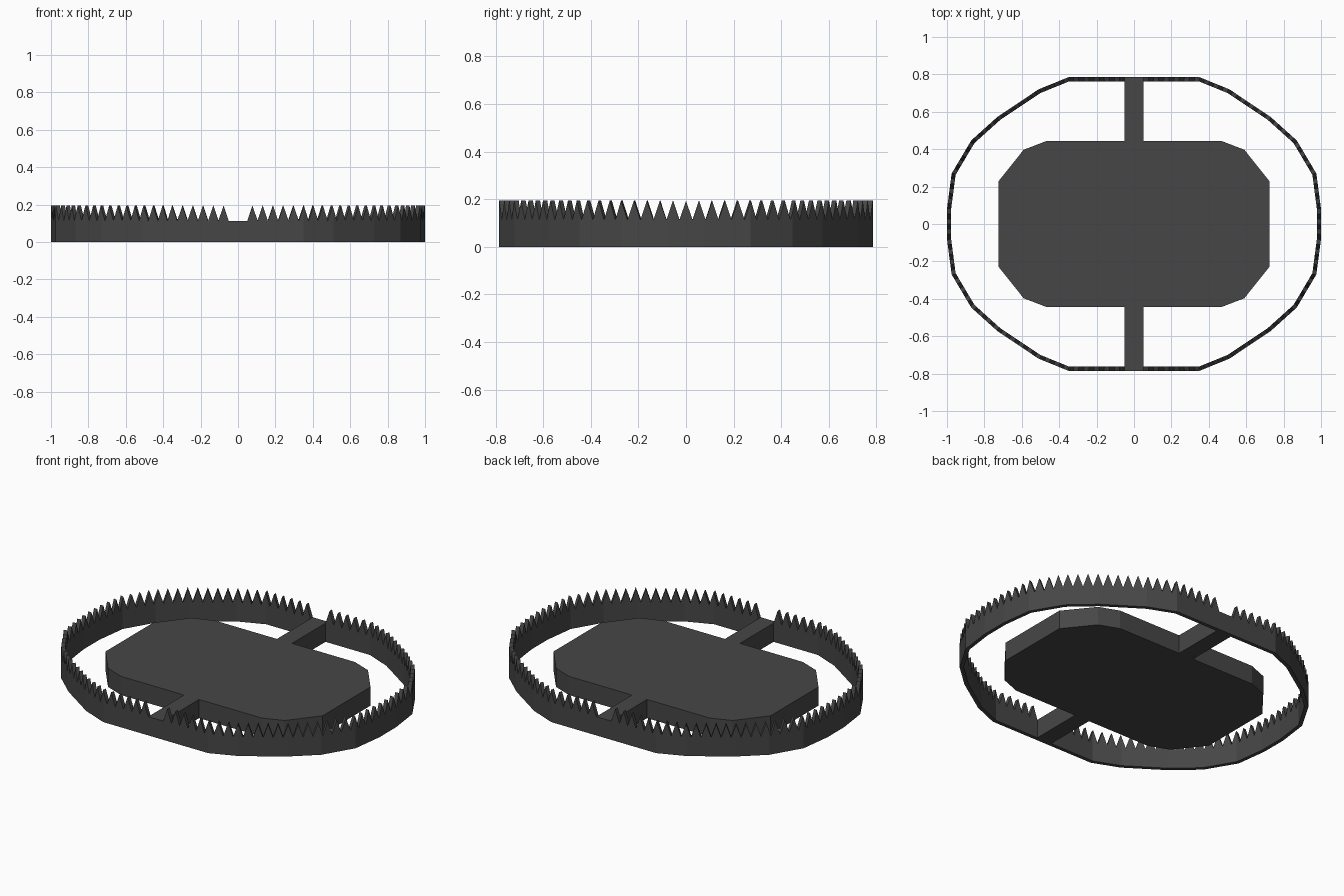
import bpy, bmesh
from mathutils import Vector

if "Cube" in bpy.data.objects:
    bpy.data.objects.remove(bpy.data.objects["Cube"])

BASE, TIP, THICK = 0.113, 0.194, 0.022   # wall height, tooth tip height, wall thickness
TEETH, GAP = 51, 0.05                    # teeth per half ring, half width of the bridge

mat = bpy.data.materials.new("charcoal")
mat.diffuse_color = (0.062, 0.062, 0.062, 1)
mat.use_nodes = True
mat.node_tree.nodes["Principled BSDF"].inputs["Base Color"].default_value = mat.diffuse_color


def finish(name, bm):
    bmesh.ops.recalc_face_normals(bm, faces=bm.faces)
    me = bpy.data.meshes.new(name)
    bm.to_mesh(me)
    bm.free()
    me.materials.append(mat)
    ob = bpy.data.objects.new(name, me)
    bpy.context.collection.objects.link(ob)
    return ob


def prism(name, pts, height):
    bm = bmesh.new()
    face = bm.faces.new([bm.verts.new((x, y, 0)) for x, y in pts])
    ext = bmesh.ops.extrude_face_region(bm, geom=[face])
    for v in ext["geom"]:
        if isinstance(v, bmesh.types.BMVert):
            v.co.z = height
    return finish(name, bm)


def mirrored(quarter):
    """Right half of an outline, top to bottom, from its upper quarter."""
    return quarter + [(x, -y) for x, y in reversed(quarter)]


def inset(pts, d):
    """Mitred inward offset of a clockwise open path with level ends."""
    out = []
    for i, p in enumerate(pts):
        a = (p - pts[i - 1]).normalized() if i else None
        b = (pts[i + 1] - p).normalized() if i < len(pts) - 1 else None
        a, b = a or b, b or a
        na, nb = Vector((a.y, -a.x)), Vector((b.y, -b.x))
        out.append(p + (na + nb) * d / (1 + na.dot(nb)))
    return out


# toothed ring: columns at every tooth root, tooth tip and outline corner
outer = [Vector(p) for p in mirrored([(GAP, 0.785), (0.35, 0.785), (0.51, 0.72),
         (0.73, 0.573), (0.87, 0.447), (0.975, 0.27), (1.0, 0.08)])]
inner = inset(outer, THICK)
dist = [0.0]
for p, q in zip(outer, outer[1:]):
    dist.append(dist[-1] + (q - p).length)
step = dist[-1] / (2 * TEETH)
stations = sorted([i * step for i in range(2 * TEETH + 1)] + dist[1:-1])

half = []
for s in stations:
    k = max(i for i in range(len(dist) - 1) if dist[i] <= s + 1e-9)
    t = (s - dist[k]) / (dist[k + 1] - dist[k])
    phase = (s / step) % 2
    z = BASE + (TIP - BASE) * (1 - abs(phase - 1))
    half.append((outer[k].lerp(outer[k + 1], t), inner[k].lerp(inner[k + 1], t), z))
columns = half + [(-o, -i, z) for o, i, z in half]

bm = bmesh.new()
rings = [[bm.verts.new(c) for c in ((o.x, o.y, 0), (o.x, o.y, z), (i.x, i.y, z), (i.x, i.y, 0))]
         for o, i, z in columns]
for n, a in enumerate(rings):
    b = rings[(n + 1) % len(rings)]
    for j in range(4):
        k = (j + 1) % 4
        bm.faces.new((a[j], a[k], b[k], b[j]))
finish("toothed_ring", bm)

# centre plate
right = mirrored([(0.47, 0.443), (0.59, 0.397), (0.725, 0.228)])
prism("centre_plate", right + [(-x, -y) for x, y in right], BASE)

# bridges joining the plate to the ring
for name, s in (("back_bridge", 1), ("front_bridge", -1)):
    y0, y1 = s * 0.44, s * (0.785 - THICK)
    prism(name, [(-GAP, y0), (GAP, y0), (GAP, y1), (-GAP, y1)], BASE)
